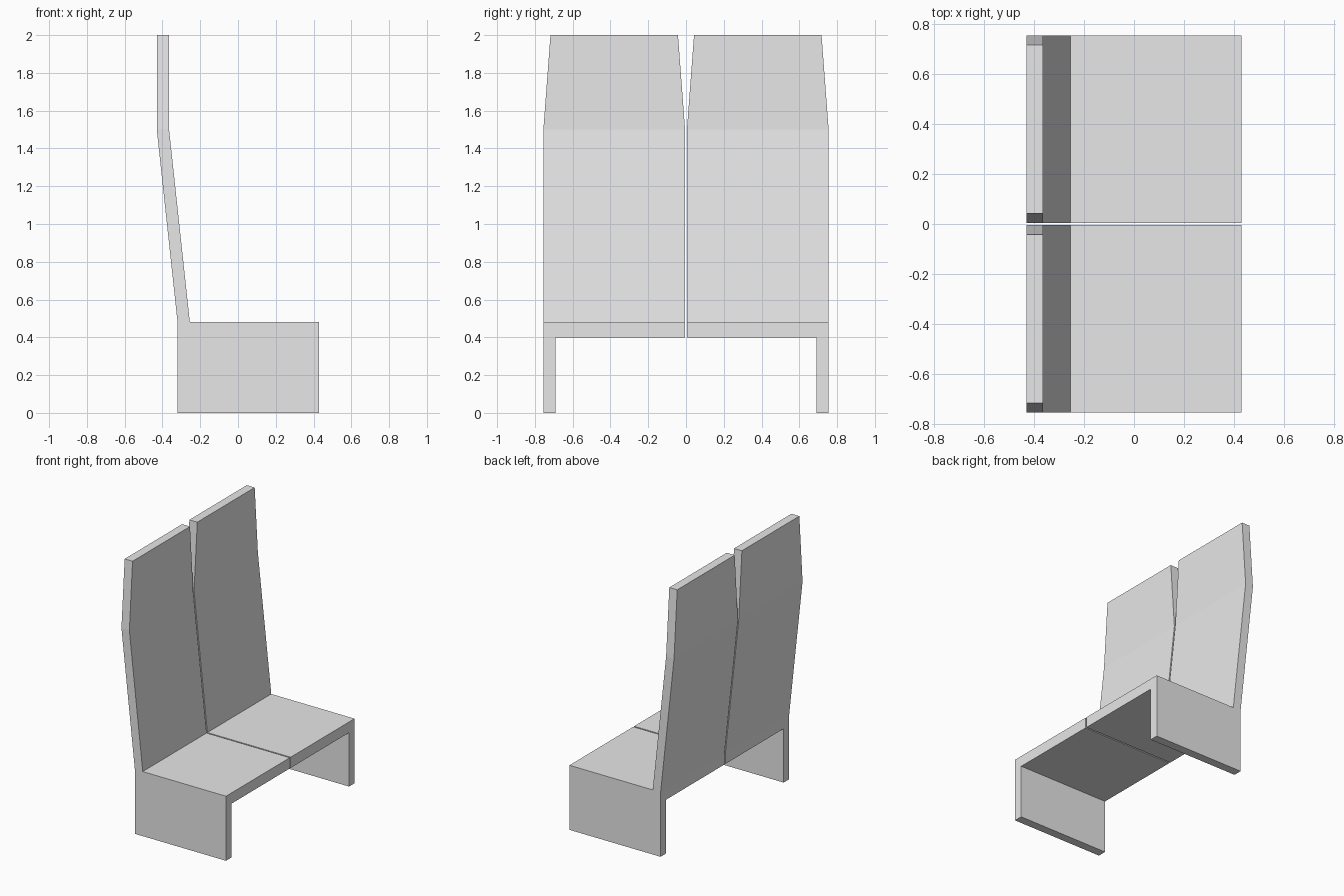
import bpy
import bmesh

cube = bpy.data.objects.get("Cube")
if cube:
    bpy.data.objects.remove(cube, do_unlink=True)

grey = bpy.data.materials.new("plain_grey")
grey.use_nodes = True
colour = (0.8, 0.8, 0.8, 1)
grey.diffuse_color = colour
grey.node_tree.nodes["Principled BSDF"].inputs["Base Color"].default_value = colour

GAP, OUTER = 0.005, 0.755          # inner and outer side of one seat
REAR, FRONT = -0.32, 0.43          # depth of the base
SEAT_TOP, SEAT_UNDER = 0.48, 0.40
THICK = 0.065                      # backrest and end panel thickness
TAPER = 0.0375                     # narrowing of each side at the top


def loft(name, sections):
    """Join matching outlines into a closed solid, mirrored across y."""
    bm = bmesh.new()
    rings = [[bm.verts.new(p) for p in s] for s in sections]
    bm.faces.new(rings[0])
    bm.faces.new(rings[-1])
    for a, b in zip(rings, rings[1:]):
        for i in range(len(a)):
            j = (i + 1) % len(a)
            bm.faces.new((a[i], a[j], b[j], b[i]))
    bmesh.ops.recalc_face_normals(bm, faces=bm.faces)
    mesh = bpy.data.meshes.new(name)
    bm.to_mesh(mesh)
    bm.free()
    mesh.materials.append(grey)
    obj = bpy.data.objects.new(name, mesh)
    bpy.context.collection.objects.link(obj)
    mirror = obj.modifiers.new("Mirror", 'MIRROR')
    mirror.use_axis = (False, True, False)
    mirror.use_mirror_merge = False


# Seat slab with its end panel, one bent profile run front to back
profile = [(GAP, SEAT_TOP), (OUTER, SEAT_TOP), (OUTER, 0),
           (OUTER - THICK, 0), (OUTER - THICK, SEAT_UNDER), (GAP, SEAT_UNDER)]
loft("seats", [[(x, y, z) for y, z in profile] for x in (REAR, FRONT)])

# Backrest: leans back, then rises upright with tapered sides
levels = [(SEAT_TOP, REAR, 0), (1.5, -0.43, 0), (2.0, -0.43, TAPER)]
loft("backrests", [[(x, GAP + t, z), (x + THICK, GAP + t, z),
                    (x + THICK, OUTER - t, z), (x, OUTER - t, z)]
                   for z, x, t in levels])
